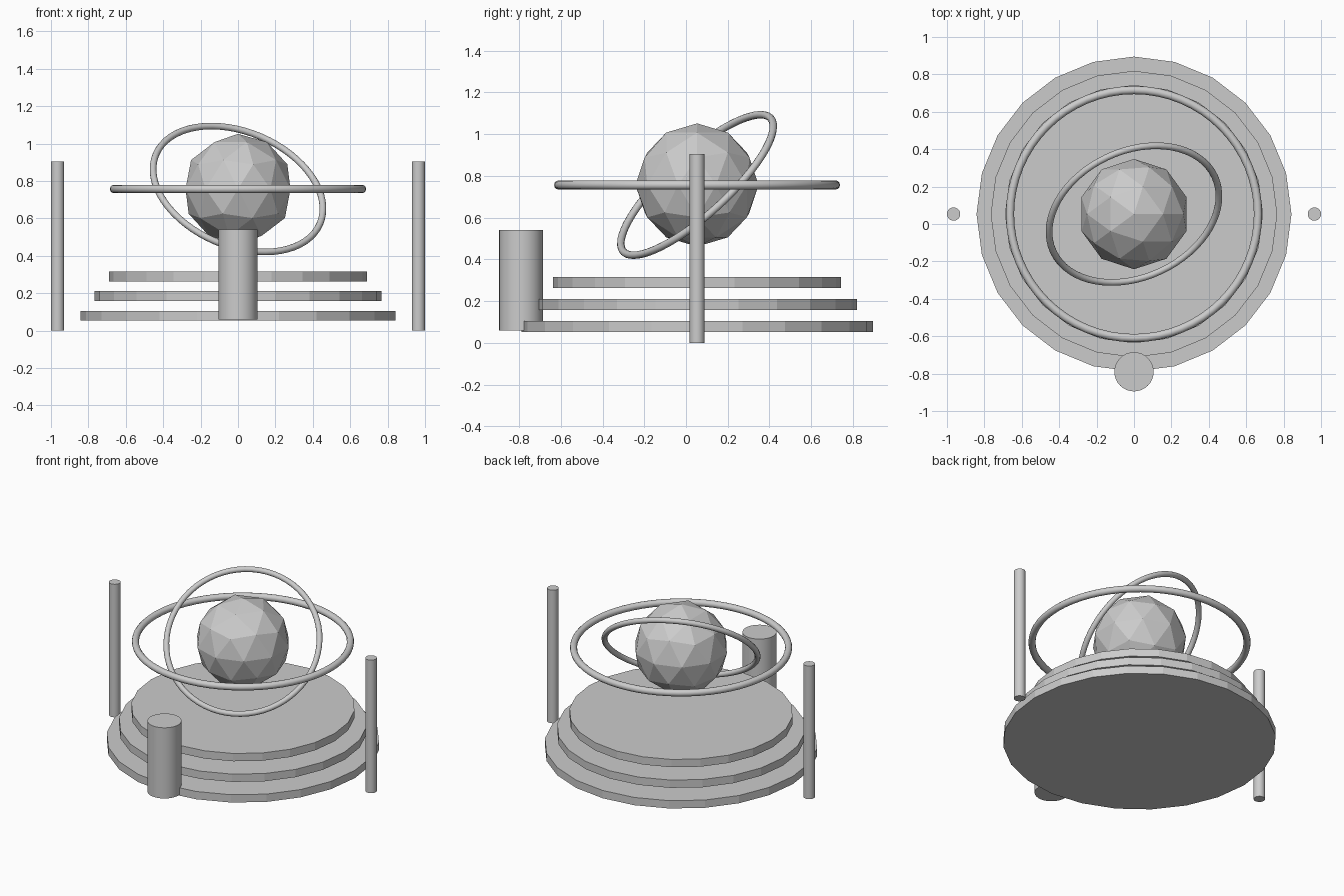
import bpy
from math import radians

cube = bpy.data.objects.get("Cube")
if cube:
    bpy.data.objects.remove(cube, do_unlink=True)

CENTRE_Y = 0.053
ORB_Z = 0.757

grey = bpy.data.materials.new("plain_grey")
grey.use_nodes = True
grey.diffuse_color = (0.6, 0.6, 0.6, 1)
grey.node_tree.nodes["Principled BSDF"].inputs["Base Color"].default_value = (0.6, 0.6, 0.6, 1)


def finish(name, smooth=False):
    obj = bpy.context.object
    obj.name = name
    obj.data.materials.append(grey)
    if smooth:
        bpy.ops.object.shade_smooth_by_angle(angle=radians(40))
    return obj


def cylinder(name, x, y, bottom, top, radius, sides, smooth=False):
    bpy.ops.mesh.primitive_cylinder_add(
        vertices=sides, radius=radius, depth=top - bottom,
        location=(x, y, (bottom + top) / 2))
    return finish(name, smooth)


def ring(name, major, minor, rotation):
    bpy.ops.mesh.primitive_torus_add(
        major_radius=major, minor_radius=minor, major_segments=64,
        minor_segments=12, location=(0, CENTRE_Y, ORB_Z), rotation=rotation)
    return finish(name, True)


# Three floating platform tiers, shrinking upwards
for i, name in enumerate(("lower_tier", "middle_tier", "upper_tier")):
    bottom = 0.053 + 0.105 * i
    cylinder(name, 0, CENTRE_Y, bottom, bottom + 0.053, 0.842 - 0.076 * i, 24)

# Faceted orb with two rings around it
bpy.ops.mesh.primitive_ico_sphere_add(
    subdivisions=2, radius=0.295, location=(0, CENTRE_Y, ORB_Z))
finish("orb")
ring("level_ring", 0.663, 0.022, (0, 0, 0))
ring("tilted_ring", 0.476, 0.018, (radians(45), 0, radians(25)))

# Side posts and front pedestal
for name, side in (("left_post", 1), ("right_post", -1)):
    cylinder(name, side * 0.9645, CENTRE_Y, 0, 0.905, 0.0355, 24, True)
cylinder("front_pedestal", 0, -0.79, 0.06, 0.541, 0.105, 32, True)
